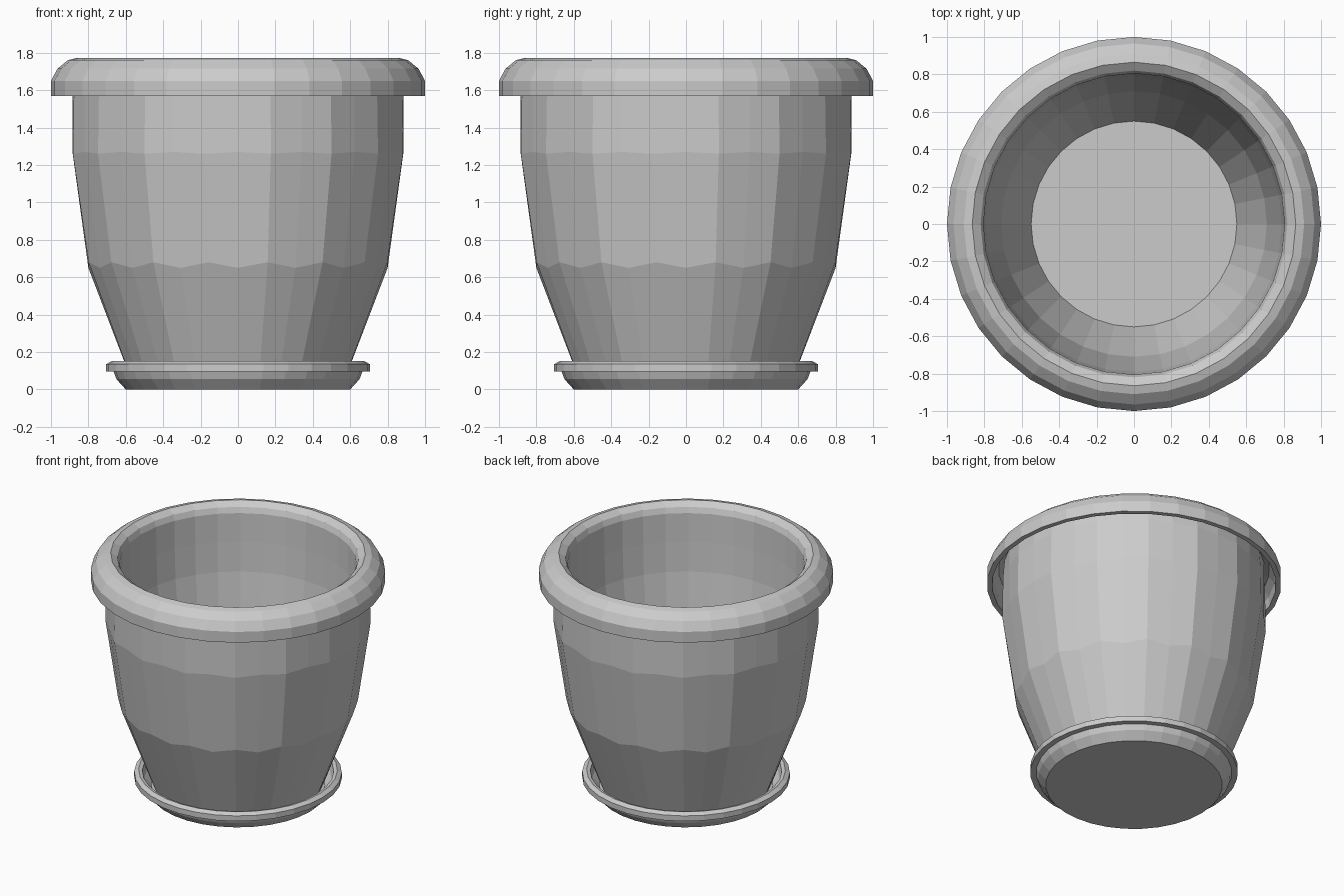
import bpy, bmesh
from math import sin, cos, pi

if "Cube" in bpy.data.objects:
    bpy.data.objects.remove(bpy.data.objects["Cube"])

SIDES = 32


def lathe(name, profile):
    """Spin a closed profile of (r, z) or (r, z, odd_r, odd_z) points; end caps are flat."""
    bm = bmesh.new()
    rings = []
    for p in profile:
        even, odd = p[:2], (p[2:] if len(p) == 4 else p[:2])
        ring = []
        for i in range(SIDES):
            r, z = odd if i % 2 else even
            a = 2 * pi * i / SIDES
            ring.append(bm.verts.new((r * cos(a), r * sin(a), z)))
        rings.append(ring)
    for a, b in zip(rings, rings[1:]):
        for i in range(SIDES):
            j = (i + 1) % SIDES
            bm.faces.new((a[i], a[j], b[j], b[i]))
    bm.faces.new(rings[0][::-1])
    bm.faces.new(rings[-1])
    bmesh.ops.recalc_face_normals(bm, faces=bm.faces)
    mesh = bpy.data.meshes.new(name)
    bm.to_mesh(mesh)
    bm.free()
    obj = bpy.data.objects.new(name, mesh)
    bpy.context.collection.objects.link(obj)
    return obj


# Pot: faceted outer wall, hollow overhanging rim, inner wall and floor
pot = [
    (0.57, 0.05, 0.58, 0.05),
    (0.80, 0.65, 0.814, 0.68),
    (0.885, 1.27, 0.90, 1.26),
    (0.885, 1.57, 0.895, 1.57),
    (0.885, 1.70),
    (0.92, 1.69),
    (0.96, 1.64),
    (0.965, 1.57),
    (1.0, 1.57),
    (1.0, 1.65),
    (0.965, 1.715),
    (0.91, 1.76),
    (0.865, 1.772),
    (0.82, 1.74),
    (0.805, 1.70),
    (0.80, 1.49),
    (0.79, 1.27),
    (0.71, 0.65),
    (0.55, 0.21),
]
lathe("pot", pot)

# Saucer: shallow dish with a flanged lip
saucer = [
    (0.60, 0.0),
    (0.65, 0.055),
    (0.665, 0.095),
    (0.705, 0.095),
    (0.705, 0.135),
    (0.675, 0.152),
    (0.65, 0.145),
    (0.635, 0.09),
    (0.59, 0.04),
]
lathe("saucer", saucer)
